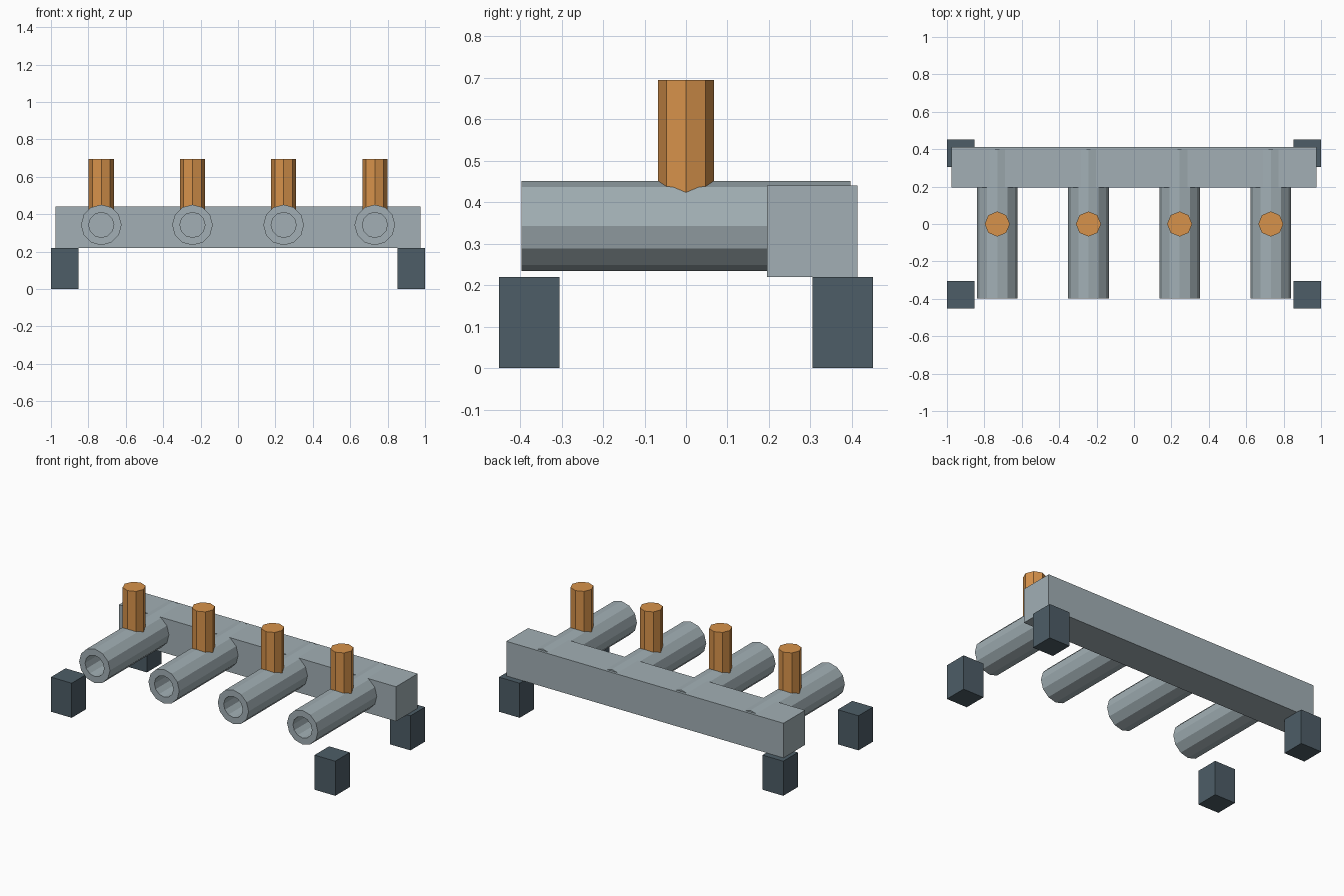
import bpy, bmesh, math
from mathutils import Matrix

if "Cube" in bpy.data.objects:
    bpy.data.objects.remove(bpy.data.objects["Cube"])


def material(name, color):
    m = bpy.data.materials.new(name)
    m.diffuse_color = (*color, 1)
    m.use_nodes = True
    m.node_tree.nodes["Principled BSDF"].inputs["Base Color"].default_value = m.diffuse_color
    return m


steel = material("steel", (0.36, 0.43, 0.46))
slate = material("slate", (0.075, 0.11, 0.135))
copper = material("copper", (0.68, 0.29, 0.07))


def finish(name, bm, mat):
    bmesh.ops.recalc_face_normals(bm, faces=bm.faces)
    me = bpy.data.meshes.new(name)
    bm.to_mesh(me)
    bm.free()
    me.materials.append(mat)
    ob = bpy.data.objects.new(name, me)
    bpy.context.collection.objects.link(ob)
    return ob


def box(name, lo, hi, mat):
    bm = bmesh.new()
    bmesh.ops.create_cube(bm, size=1)
    for v in bm.verts:
        v.co = [l + (c + 0.5) * (h - l) for c, l, h in zip(v.co, lo, hi)]
    return finish(name, bm, mat)


def peg(name, x, radius, z0, z1, mat):
    bm = bmesh.new()
    bmesh.ops.create_cone(bm, cap_ends=True, segments=8, radius1=radius, radius2=radius,
                          depth=z1 - z0, matrix=Matrix.Translation((x, 0, (z0 + z1) / 2)))
    return finish(name, bm, mat)


def tube(name, x, z, outer, inner, y0, y1, mat, n=12):
    # rectangular wall section swept around the y axis
    bm = bmesh.new()
    section = [(outer, y0), (outer, y1), (inner, y1), (inner, y0)]
    rings = [[bm.verts.new((x + r * math.cos(2 * math.pi * i / n), y,
                            z + r * math.sin(2 * math.pi * i / n))) for i in range(n)]
             for r, y in section]
    for k in range(4):
        a, b = rings[k], rings[(k + 1) % 4]
        for i in range(n):
            j = (i + 1) % n
            bm.faces.new((a[i], a[j], b[j], b[i]))
    return finish(name, bm, mat)


# rear header beam
box("header_beam", (-0.975, 0.195, 0.22), (0.975, 0.413, 0.44), steel)

# four hollow pipes, each with an upright peg
for i in range(4):
    x = -0.731 + i * 0.4875
    tube(f"pipe_{i + 1}", x, 0.3425, 0.1085, 0.067, -0.397, 0.397, steel)
    peg(f"peg_{i + 1}", x, 0.067, 0.42, 0.695, copper)

# corner feet
for side, sx in (("left", -1), ("right", 1)):
    for end, sy in (("front", -1), ("back", 1)):
        xs = sorted((sx * 0.854, sx))
        ys = sorted((sy * 0.305, sy * 0.451))
        box(f"{end}_{side}_foot", (xs[0], ys[0], 0), (xs[1], ys[1], 0.22), slate)
